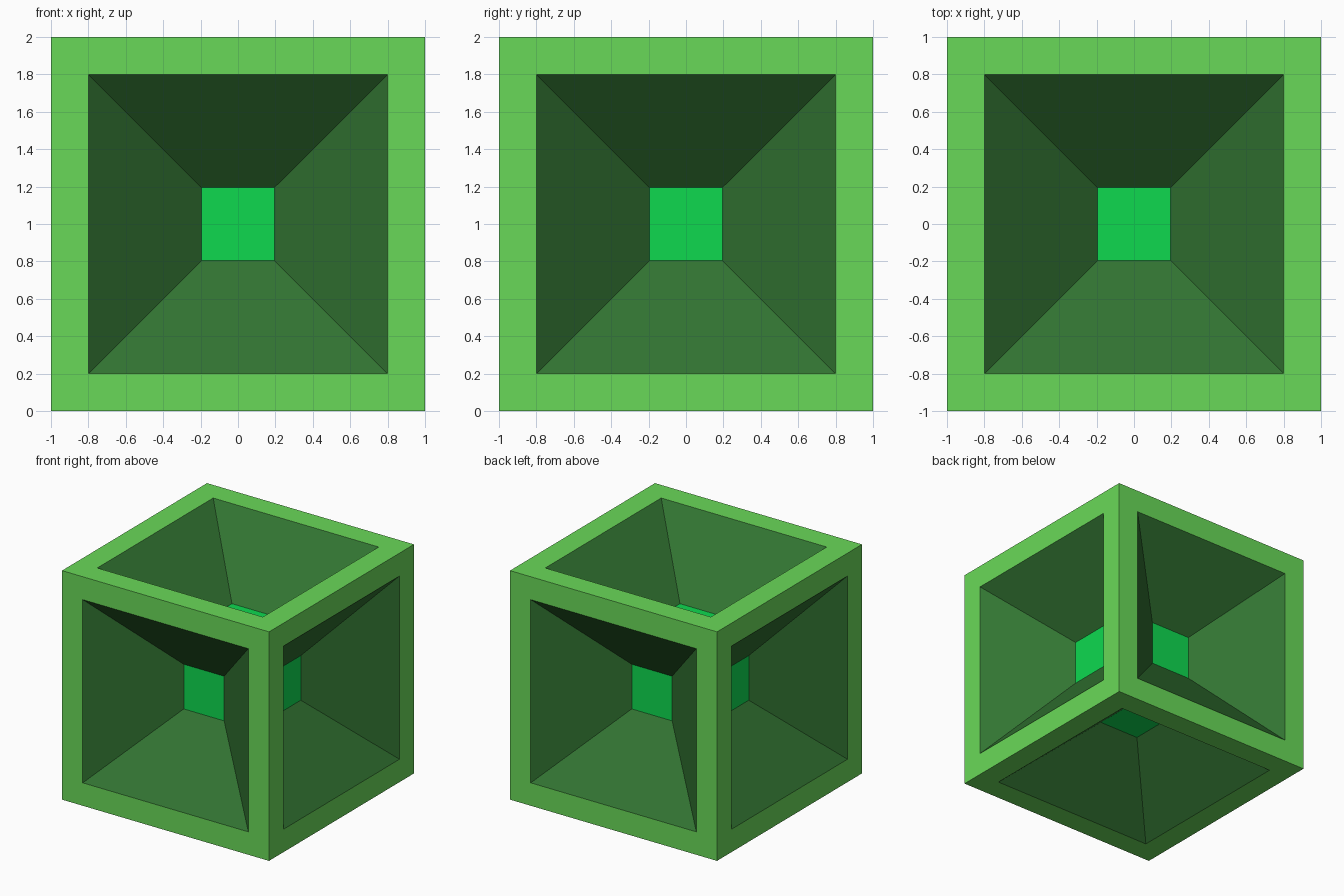
import bpy, bmesh

default = bpy.data.objects.get("Cube")
if default:
    bpy.data.objects.remove(default, do_unlink=True)


def to_linear(c):
    c /= 255
    return c / 12.92 if c <= 0.04045 else ((c + 0.055) / 1.055) ** 2.4


def make_material(name, rgb):
    colour = (*[to_linear(c) for c in rgb], 1)
    mat = bpy.data.materials.new(name)
    mat.use_nodes = True
    mat.diffuse_color = colour
    mat.node_tree.nodes["Principled BSDF"].inputs["Base Color"].default_value = colour
    return mat


FRAME, FUNNEL, CORE = range(3)
materials = [
    make_material("light green frame", (105, 217, 88)),
    make_material("dark green funnel", (50, 116, 50)),
    make_material("bright green core", (14, 217, 79)),
]

# Cube whose six faces each get a flat border and a tapering square recess
bm = bmesh.new()
bmesh.ops.create_cube(bm, size=2)
panels = list(bm.faces)

# Flat border around every face
bmesh.ops.inset_individual(bm, faces=panels, thickness=0.2, use_even_offset=True)
borders = set(bm.faces) - set(panels)

# Sloping funnel walls down to a small square floor
bmesh.ops.inset_individual(bm, faces=panels, thickness=0.605, depth=-0.53,
                           use_even_offset=True)
for face in bm.faces:
    face.smooth = False
    if face in borders:
        face.material_index = FRAME
    elif face in panels:
        face.material_index = CORE
    else:
        face.material_index = FUNNEL

bmesh.ops.translate(bm, verts=bm.verts, vec=(0, 0, 1))
mesh = bpy.data.meshes.new("recessed_cube")
bm.to_mesh(mesh)
bm.free()
for mat in materials:
    mesh.materials.append(mat)
bpy.context.collection.objects.link(bpy.data.objects.new("recessed_cube", mesh))
